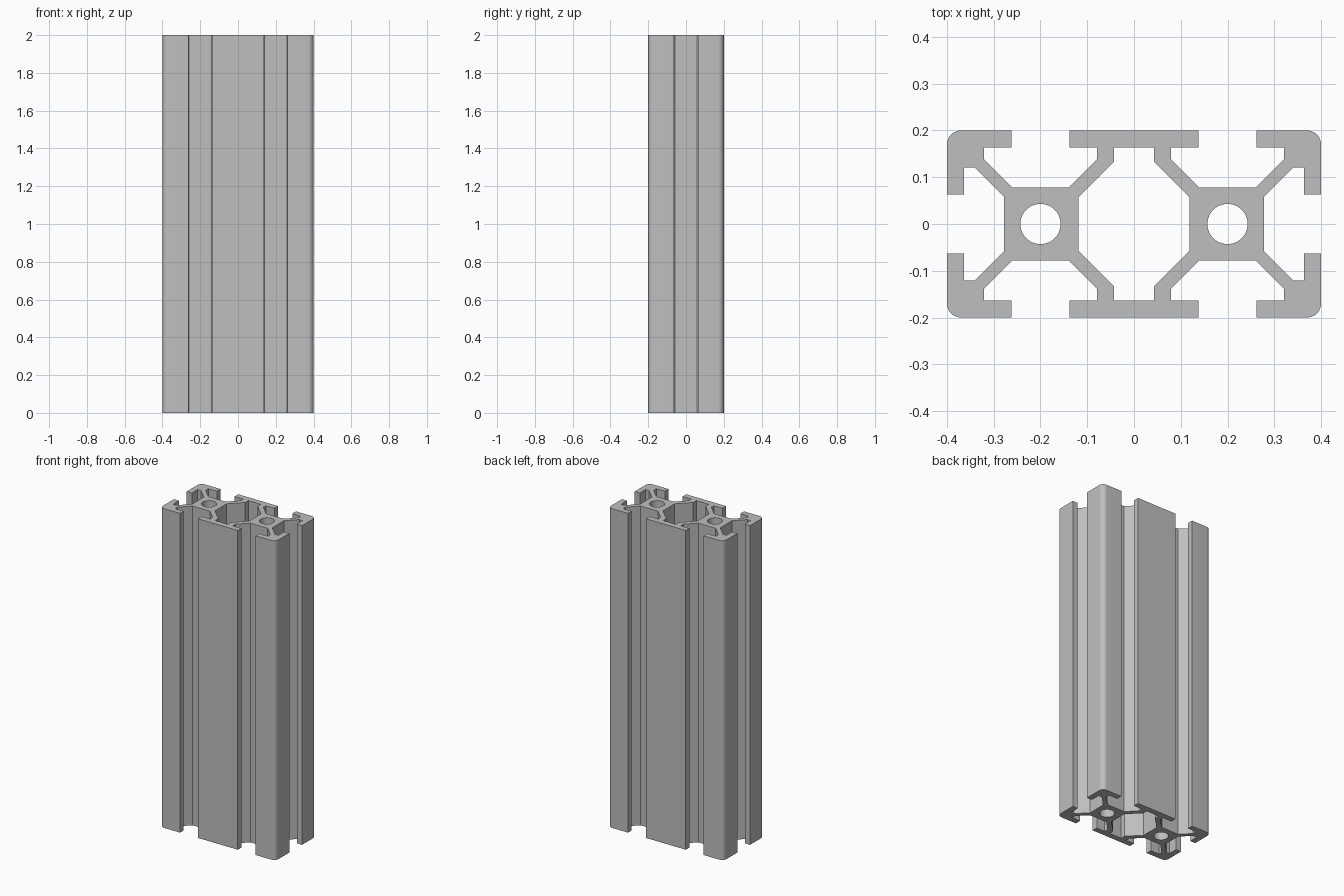
import bpy, bmesh, math

if "Cube" in bpy.data.objects:
    bpy.data.objects.remove(bpy.data.objects["Cube"])

LENGTH = 2.0
CORNER_R = 0.03
BORE_R = 0.043
CENTRE_X = 0.2

# Quarter of the outer outline, from the side slot round to the wide face
corner = [(0.37 + CORNER_R * math.cos(math.radians(a)),
           0.17 + CORNER_R * math.sin(math.radians(a))) for a in range(0, 91, 10)]
outer = [(0.278, 0.058), (0.341, 0.121), (0.364, 0.121), (0.364, 0.063), (0.4, 0.063),
         *corner,
         (0.262, 0.2), (0.262, 0.164), (0.321, 0.164), (0.321, 0.139), (0.26, 0.078),
         (0.14, 0.078), (0.079, 0.139), (0.079, 0.164), (0.138, 0.164), (0.138, 0.2)]
# Quarter of the central cavity
cavity = [(0.119, 0.057), (0.043, 0.133), (0.043, 0.164)]


def four_way(quarter):
    """Mirror a quarter outline across both axes into a closed loop."""
    half = quarter + [(-x, y) for x, y in reversed(quarter)]
    return half + [(x, -y) for x, y in reversed(half)]


def circle(cx, r, n=48):
    return [(cx + r * math.cos(2 * math.pi * i / n),
             r * math.sin(2 * math.pi * i / n)) for i in range(n)]


# Filled cross-section with the cavity and two bores as holes
curve = bpy.data.curves.new("rail_section", 'CURVE')
curve.dimensions = '2D'
curve.fill_mode = 'BOTH'
curve.extrude = LENGTH / 2
for loop in (four_way(outer), four_way(cavity),
             circle(-CENTRE_X, BORE_R), circle(CENTRE_X, BORE_R)):
    spline = curve.splines.new('POLY')
    spline.points.add(len(loop) - 1)
    for p, (x, y) in zip(spline.points, loop):
        p.co = (x, y, 0, 1)
    spline.use_cyclic_u = True

# Slotted rail, extruded along its length
rail = bpy.data.objects.new("slotted_rail", curve)
bpy.context.collection.objects.link(rail)
bpy.context.view_layer.objects.active = rail
rail.select_set(True)
bpy.ops.object.convert(target='MESH')
rail = bpy.context.object
rail.name = "slotted_rail"

# Weld the end caps to the walls and stand the rail on the floor
bm = bmesh.new()
bm.from_mesh(rail.data)
bmesh.ops.remove_doubles(bm, verts=bm.verts, dist=0.0002)
bmesh.ops.translate(bm, verts=bm.verts, vec=(0, 0, LENGTH / 2))
bmesh.ops.recalc_face_normals(bm, faces=bm.faces)
bm.to_mesh(rail.data)
bm.free()

# Plain grey metal
metal = bpy.data.materials.new("grey_metal")
metal.diffuse_color = (0.52, 0.52, 0.52, 1)
metal.use_nodes = True
metal.node_tree.nodes["Principled BSDF"].inputs["Base Color"].default_value = metal.diffuse_color
rail.data.materials.clear()
rail.data.materials.append(metal)
for poly in rail.data.polygons:
    poly.material_index = 0
bpy.ops.object.shade_smooth_by_angle(angle=math.radians(30))
